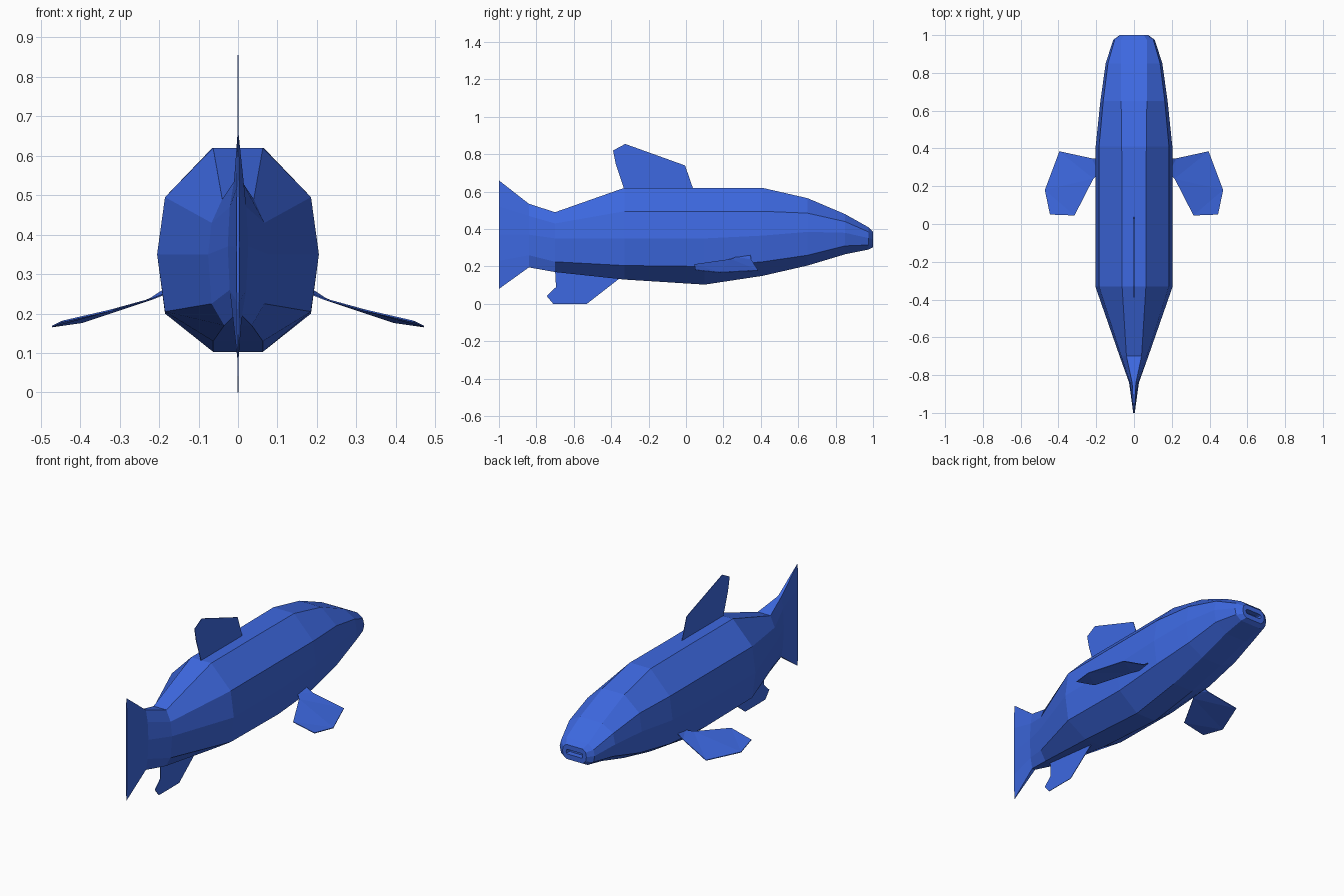
import bpy, bmesh

blue = bpy.data.materials.new("fish blue")
blue.diffuse_color = (0.047, 0.14, 0.75, 1)


def finish(bm, name):
    bmesh.ops.recalc_face_normals(bm, faces=bm.faces)
    mesh = bpy.data.meshes.new(name)
    bm.to_mesh(mesh)
    bm.free()
    mesh.materials.append(blue)
    obj = bpy.data.objects.new(name, mesh)
    bpy.context.collection.objects.link(obj)
    return obj


def fin(name, points, push):
    """Thin fin: a flat outline thickened by +-push."""
    bm = bmesh.new()
    a = [bm.verts.new([c + d for c, d in zip(p, push)]) for p in points]
    b = [bm.verts.new([c - d for c, d in zip(p, push)]) for p in points]
    n = len(points)
    bm.faces.new(a)
    bm.faces.new(b[::-1])
    for i in range(n):
        j = (i + 1) % n
        bm.faces.new((a[i], b[i], b[j], a[j]))
    bmesh.ops.triangulate(bm, faces=[f for f in bm.faces if len(f.verts) > 4])
    return finish(bm, name)


# Ten-sided stations: y, five heights (back to belly), five half widths
stations = [
    (-1.00, (0.66, 0.52, 0.37, 0.23, 0.08), (0.001, 0.003, 0.004, 0.003, 0.001)),
    (-0.84, (0.535, 0.47, 0.37, 0.26, 0.195), (0.010, 0.021, 0.026, 0.021, 0.010)),
    (-0.70, (0.49, 0.43, 0.35, 0.225, 0.17), (0.040, 0.067, 0.076, 0.067, 0.035)),
    (-0.33, (0.62, 0.495, 0.35, 0.205, 0.13), (0.063, 0.185, 0.205, 0.185, 0.063)),
    (0.10, (0.62, 0.495, 0.35, 0.20, 0.103), (0.063, 0.185, 0.205, 0.185, 0.063)),
    (0.41, (0.62, 0.495, 0.365, 0.225, 0.15), (0.065, 0.185, 0.203, 0.185, 0.063)),
    (0.65, (0.565, 0.485, 0.385, 0.26, 0.205), (0.068, 0.163, 0.178, 0.163, 0.065)),
    (0.85, (0.48, 0.44, 0.38, 0.31, 0.265), (0.070, 0.138, 0.150, 0.138, 0.068)),
    (0.975, (0.41, 0.385, 0.352, 0.315, 0.29), (0.068, 0.102, 0.110, 0.102, 0.066)),
    (1.00, (0.385, 0.37, 0.345, 0.32, 0.303), (0.052, 0.070, 0.075, 0.070, 0.052)),
    # lips and the mouth slot sunk into the nose
    (1.00, (0.358, 0.355, 0.345, 0.335, 0.332), (0.044, 0.050, 0.052, 0.050, 0.044)),
    (0.97, (0.357, 0.354, 0.345, 0.336, 0.333), (0.042, 0.048, 0.050, 0.048, 0.042)),
]
bm = bmesh.new()
rings = []
for y, heights, widths in stations:
    side = list(zip(widths, heights))
    loop = side + [(-w, z) for w, z in reversed(side)]
    rings.append([bm.verts.new((x, y, z)) for x, z in loop])
for r, s in zip(rings, rings[1:]):
    for i in range(10):
        j = (i + 1) % 10
        bm.faces.new((r[i], r[j], s[j], s[i]))
bm.faces.new(rings[0])
bm.faces.new(rings[-1][::-1])
finish(bm, "body_and_tail")

# Upright fins on the centre line (y, z outlines)
dorsal = [(-0.33, 0.61), (-0.375, 0.745), (-0.39, 0.82), (-0.325, 0.855),
          (-0.005, 0.74), (0.04, 0.61)]
anal = [(-0.35, 0.14), (-0.53, 0.0), (-0.71, 0.0), (-0.745, 0.042),
        (-0.695, 0.09), (-0.70, 0.18)]
for name, outline in (("dorsal_fin", dorsal), ("anal_fin", anal)):
    fin(name, [(0, y, z) for y, z in outline], (0.0015, 0, 0))

# Paired side fins, drooping outwards
pectoral = [(0.185, 0.345, 0.262), (0.225, 0.348, 0.236), (0.395, 0.385, 0.178),
            (0.472, 0.18, 0.167), (0.445, 0.05, 0.18), (0.315, 0.045, 0.210),
            (0.215, 0.24, 0.238), (0.185, 0.27, 0.250)]
for name, s in (("right_pectoral_fin", 1), ("left_pectoral_fin", -1)):
    fin(name, [(s * x, y, z) for x, y, z in pectoral], (0, 0, 0.002))
